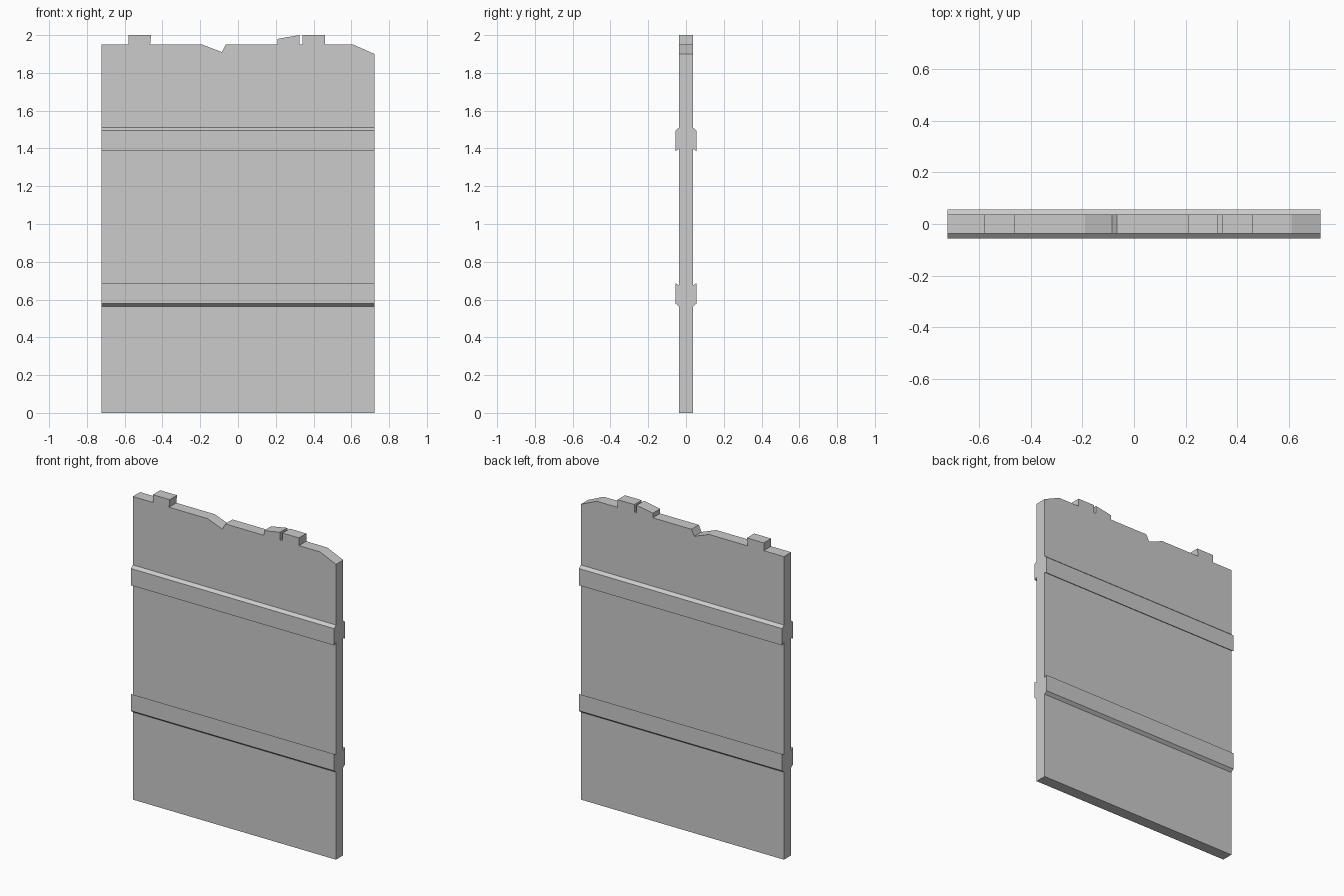
import bpy, bmesh
from mathutils import Vector

if "Cube" in bpy.data.objects:
    bpy.data.objects.remove(bpy.data.objects["Cube"])

HALF_W = 0.723   # half panel width
HALF_T = 0.037   # half panel thickness
RAIL_Y = 0.056   # outer face of the rails


def prism(name, profile, direction, open_edge=None):
    """Extrude a closed profile; optionally leave the side on one edge open."""
    bm = bmesh.new()
    d = Vector(direction)
    a = [bm.verts.new(p) for p in profile]
    b = [bm.verts.new(Vector(p) + d) for p in profile]
    bm.faces.new(a)
    bm.faces.new(b[::-1])
    n = len(a)
    sides = [bm.faces.new((a[i], b[i], b[(i + 1) % n], a[(i + 1) % n])) for i in range(n)]
    bmesh.ops.recalc_face_normals(bm, faces=bm.faces[:])
    if open_edge is not None:
        bmesh.ops.delete(bm, geom=[sides[open_edge]], context='FACES_ONLY')
    mesh = bpy.data.meshes.new(name)
    bm.to_mesh(mesh)
    bm.free()
    obj = bpy.data.objects.new(name, mesh)
    bpy.context.collection.objects.link(obj)
    return obj


# Flat wall panel with a broken top edge (x, z)
outline = [
    (-HALF_W, 0), (HALF_W, 0), (HALF_W, 1.90), (0.61, 1.95),
    (0.46, 1.95), (0.46, 2.0), (0.342, 2.0), (0.342, 1.95),
    (0.325, 1.95), (0.325, 2.0), (0.21, 1.98), (0.21, 1.95),
    (-0.065, 1.95), (-0.085, 1.91), (-0.19, 1.95),
    (-0.465, 1.95), (-0.46, 2.0), (-0.58, 2.0), (-0.58, 1.95), (-HALF_W, 1.95),
]
prism("wall_panel", [(x, -HALF_T, z) for x, z in outline], (0, 2 * HALF_T, 0))

# Rails on both faces: sloped on the far side, slightly undercut on the near side
rail_profile = [(HALF_T, -0.05), (RAIL_Y, -0.062), (RAIL_Y, 0.046), (HALF_T, 0.062)]
for level, zc, flip in (("upper", 1.448, 1), ("lower", 0.625, -1)):
    for face, side in (("front", -1), ("back", 1)):
        pts = [(-HALF_W, side * y, zc + flip * z) for y, z in rail_profile]
        prism(f"{level}_rail_{face}", pts, (2 * HALF_W, 0, 0), open_edge=3)
